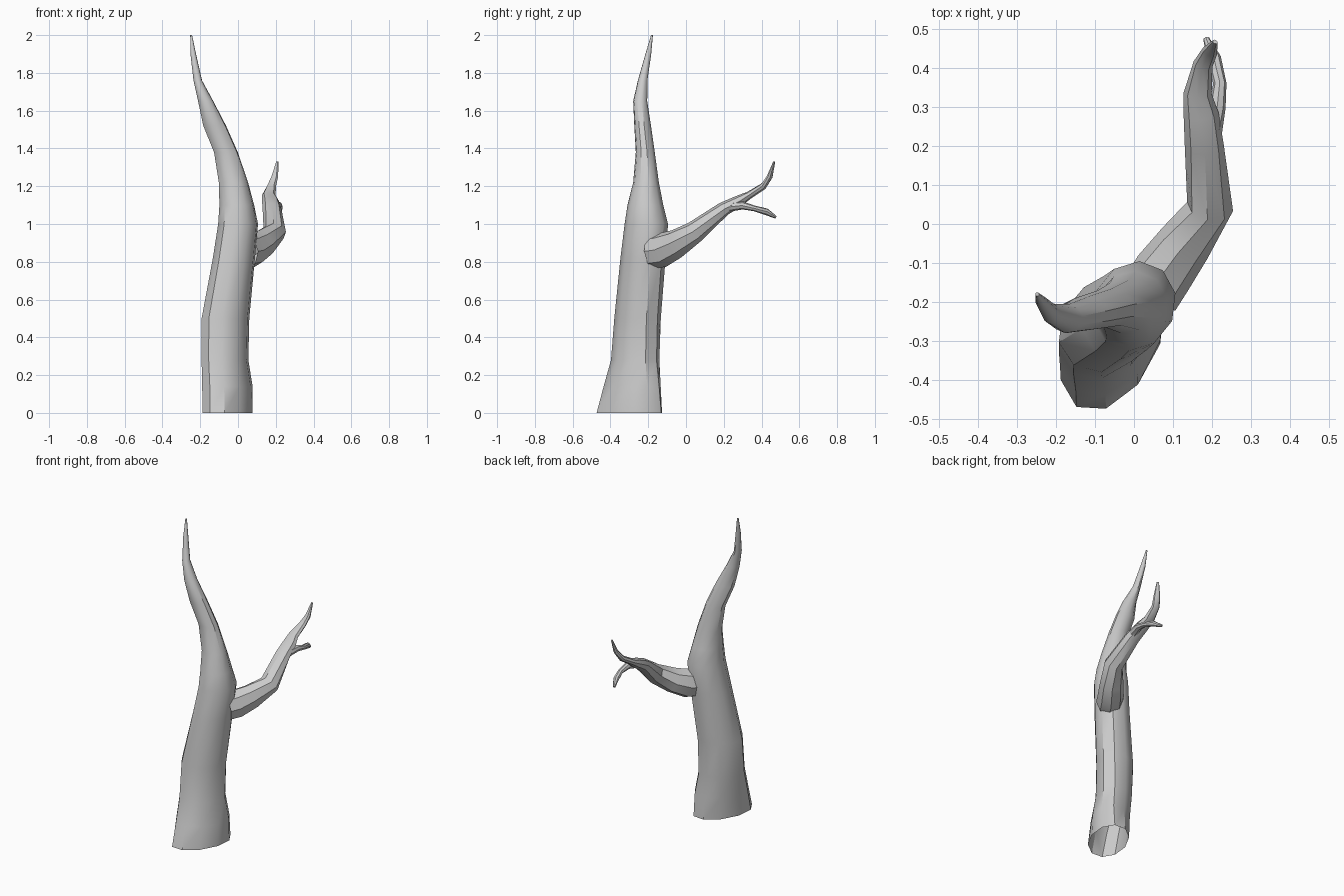
import bpy, bmesh
from math import cos, sin, tau, radians
from mathutils import Vector


def skin(name, rings, cap_end=True):
    """Bridge a list of equal-sized point rings into a tapered, smooth limb."""
    bm = bmesh.new()
    loops = [[bm.verts.new(p) for p in ring] for ring in rings]
    n = len(loops[0])
    for a, b in zip(loops, loops[1:]):
        for i in range(n):
            j = (i + 1) % n
            bm.faces.new((a[i], a[j], b[j], b[i]))
    if cap_end:
        bm.faces.new(loops[-1])
    bm.normal_update()
    mesh = bpy.data.meshes.new(name)
    bm.to_mesh(mesh)
    bm.free()
    ob = bpy.data.objects.new(name, mesh)
    bpy.context.collection.objects.link(ob)
    bpy.ops.object.select_all(action='DESELECT')
    ob.select_set(True)
    bpy.context.view_layer.objects.active = ob
    bpy.ops.object.shade_smooth_by_angle(angle=radians(38))
    return ob


def level_ring(z, x0, x1, y0, y1, skew, n=10):
    """Horizontal oval filling the given extents, leaning to the diagonal."""
    cx, cy, rx, ry = (x0 + x1) / 2, (y0 + y1) / 2, (x1 - x0) / 2, (y1 - y0) / 2
    return [Vector((cx + rx * cos(t), cy + ry * sin(t + skew), z))
            for t in (tau * (i + 0.3) / n for i in range(n))]


def limb(name, stations, n=8):
    """Tube along a path; each station is x, y, z, half width, half height."""
    pts = [Vector(s[:3]) for s in stations]
    rings = []
    for i, (p, s) in enumerate(zip(pts, stations)):
        d = (pts[min(i + 1, len(pts) - 1)] - pts[max(i - 1, 0)]).normalized()
        side = d.cross(Vector((0, 0, 1))).normalized()
        up = side.cross(d)
        rings.append([p + side * s[3] * cos(tau * k / n) - up * s[4] * sin(tau * k / n)
                      for k in range(n)][::-1])
    return skin(name, rings)


# Trunk: flared open foot, bending to a thin tip
trunk = [
    (0.00, -0.19, 0.08, -0.48, -0.12, 0.40),
    (0.14, -0.192, 0.08, -0.44, -0.13, 0.35),
    (0.28, -0.195, 0.057, -0.398, -0.14, 0.25),
    (0.50, -0.195, 0.062, -0.38, -0.133, 0.20),
    (0.82, -0.135, 0.092, -0.347, -0.108, 0.15),
    (1.00, -0.107, 0.108, -0.325, -0.095, 0.10),
    (1.10, -0.100, 0.087, -0.310, -0.120, 0.05),
    (1.22, -0.103, 0.055, -0.280, -0.143, 0.0),
    (1.38, -0.128, 0.000, -0.266, -0.165, 0.0),
    (1.52, -0.185, -0.062, -0.274, -0.185, 0.0),
    (1.65, -0.212, -0.130, -0.280, -0.205, 0.0),
    (1.76, -0.236, -0.190, -0.255, -0.204, 0.0),
    (1.90, -0.252, -0.222, -0.215, -0.184, 0.0),
    (2.00, -0.253, -0.243, -0.185, -0.175, 0.0),
]
skin("trunk", [level_ring(*row) for row in trunk])

# Side branch running on into the upturned upper twig
limb("branch", [
    (0.040, -0.180, 0.855, 0.078, 0.090),
    (0.075, -0.125, 0.862, 0.078, 0.092),
    (0.130, -0.050, 0.895, 0.070, 0.078),
    (0.195, 0.045, 0.957, 0.060, 0.059),
    (0.180, 0.200, 1.080, 0.050, 0.038),
    (0.172, 0.280, 1.122, 0.045, 0.030),
    (0.163, 0.335, 1.153, 0.036, 0.020),
    (0.177, 0.410, 1.200, 0.025, 0.018),
    (0.195, 0.443, 1.250, 0.020, 0.014),
    (0.208, 0.467, 1.330, 0.007, 0.005),
])

# Lower twig forking off near the branch end
limb("lower_twig", [
    (0.195, 0.230, 1.090, 0.030, 0.025),
    (0.213, 0.300, 1.098, 0.022, 0.021),
    (0.220, 0.360, 1.083, 0.017, 0.015),
    (0.205, 0.425, 1.065, 0.018, 0.018),
    (0.185, 0.475, 1.036, 0.008, 0.008),
])
